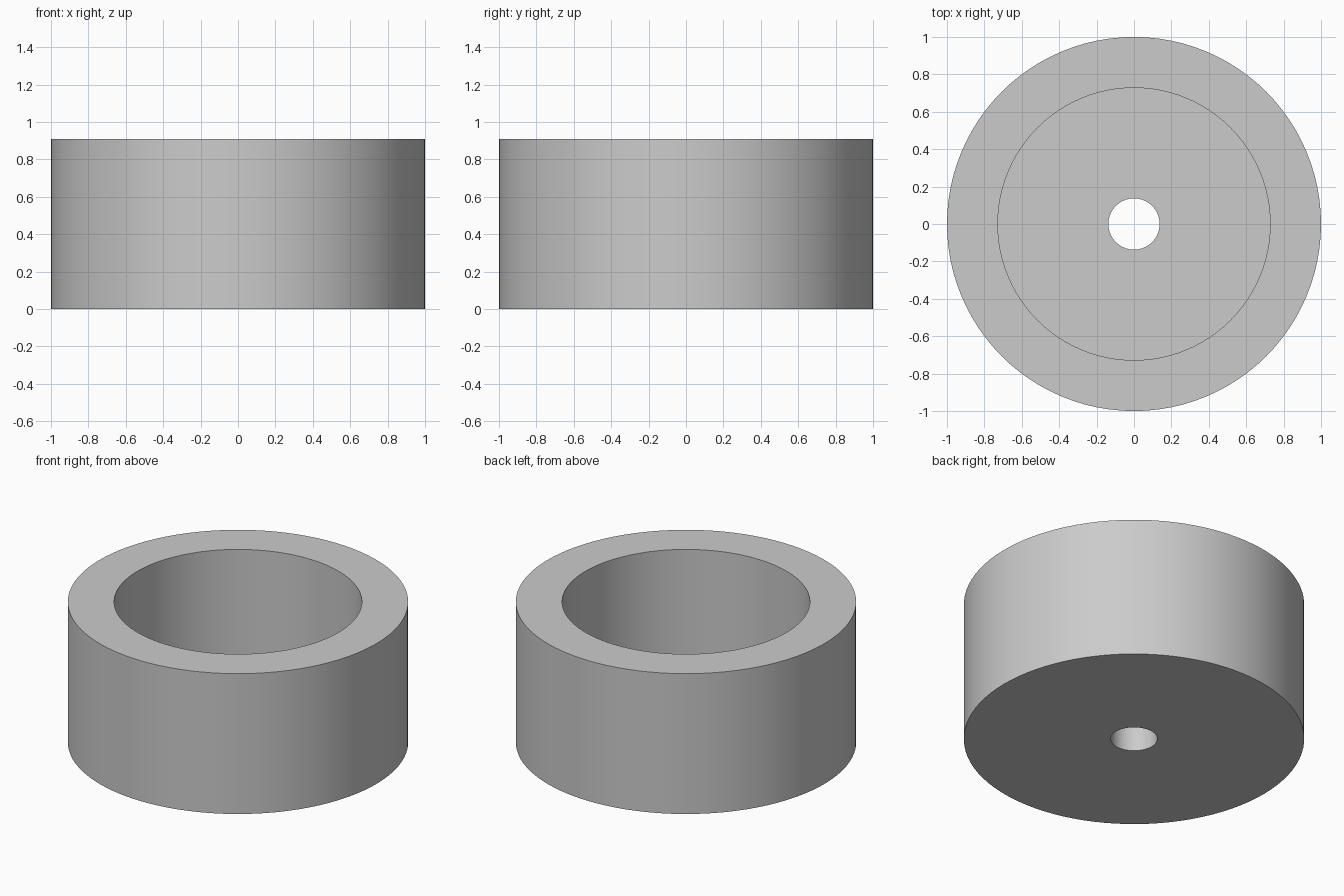
import bpy
import bmesh
import math

cube = bpy.data.objects.get("Cube")
if cube:
    bpy.data.objects.remove(cube, do_unlink=True)

OUTER, INNER, BORE = 1.0, 0.728, 0.137
HEIGHT, FLOOR = 0.91, 0.18
SIDES = 96

# Plain grey material
grey = bpy.data.materials.new("plain grey")
grey.use_nodes = True
colour = (0.6, 0.6, 0.6, 1)
grey.diffuse_color = colour
grey.node_tree.nodes["Principled BSDF"].inputs["Base Color"].default_value = colour

# Closed wall section: outer wall, rim, pocket, floor and centre bore
section = [(OUTER, 0), (OUTER, HEIGHT), (INNER, HEIGHT),
           (INNER, FLOOR), (BORE, FLOOR), (BORE, 0)]

# Revolve the section about the vertical axis
bm = bmesh.new()
points = [bm.verts.new((r, 0, z)) for r, z in section]
edges = [bm.edges.new((a, b)) for a, b in zip(points, points[1:] + points[:1])]
bmesh.ops.spin(bm, geom=points + edges, cent=(0, 0, 0), axis=(0, 0, 1),
               angle=math.tau, steps=SIDES, use_merge=True)
bmesh.ops.remove_doubles(bm, verts=bm.verts, dist=0.0001)
bmesh.ops.recalc_face_normals(bm, faces=bm.faces)

mesh = bpy.data.meshes.new("round_cup")
bm.to_mesh(mesh)
bm.free()
mesh.materials.append(grey)
cup = bpy.data.objects.new("round_cup", mesh)
bpy.context.collection.objects.link(cup)

# Smooth walls with crisp rims
bpy.context.view_layer.objects.active = cup
cup.select_set(True)
bpy.ops.object.shade_smooth_by_angle(angle=math.radians(30))
